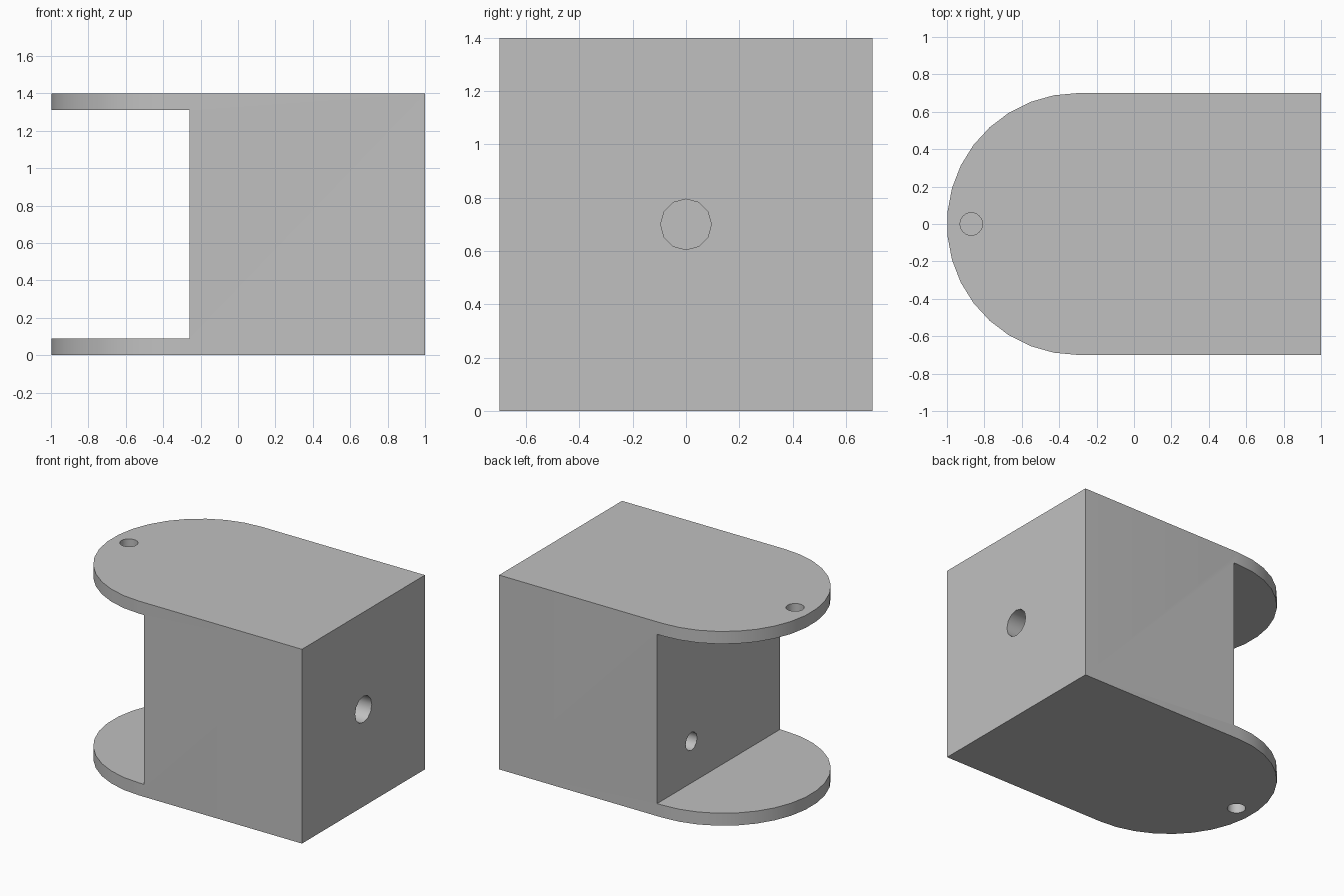
import bpy, bmesh, math
from mathutils import Matrix, Vector

old = bpy.data.objects.get("Cube")
if old:
    bpy.data.objects.remove(old, do_unlink=True)

HALF, HEIGHT = 0.7, 1.4
PLATE = 0.09
RECESS_X = -0.26
ARC_X, ARC_STEPS = -0.3, 17

grey = bpy.data.materials.new("plain grey")
grey.use_nodes = True
colour = (0.53, 0.53, 0.53, 1)
grey.diffuse_color = colour
grey.node_tree.nodes["Principled BSDF"].inputs["Base Color"].default_value = colour


def to_object(name, bm):
    bmesh.ops.recalc_face_normals(bm, faces=bm.faces)
    mesh = bpy.data.meshes.new(name)
    bm.to_mesh(mesh)
    bm.free()
    mesh.materials.append(grey)
    obj = bpy.data.objects.new(name, mesh)
    bpy.context.collection.objects.link(obj)
    return obj


def cut(target, cutter):
    """Subtract the cutter, then remove it."""
    bpy.context.view_layer.objects.active = target
    mod = target.modifiers.new("cut", "BOOLEAN")
    mod.operation = "DIFFERENCE"
    mod.solver = "EXACT"
    mod.object = cutter
    bpy.ops.object.modifier_apply(modifier=mod.name)
    bpy.data.objects.remove(cutter, do_unlink=True)


def drill(target, mouth, normal, radius, depth, sides):
    """Blind round hole, entering the surface at mouth against its normal."""
    bm = bmesh.new()
    turn = Vector(normal).to_track_quat("Z", "Y").to_matrix().to_4x4()
    bmesh.ops.create_cone(bm, cap_ends=True, segments=sides, radius1=radius,
                          radius2=radius, depth=2 * depth,
                          matrix=Matrix.Translation(mouth) @ turn)
    cut(target, to_object("hole_cutter", bm))


# Body: rounded-end outline raised to full height
bm = bmesh.new()
outline = [(1, -HALF), (1, HALF)]
for i in range(ARC_STEPS + 1):
    a = math.pi / 2 + math.pi * i / ARC_STEPS
    outline.append((ARC_X + HALF * math.cos(a), HALF * math.sin(a)))
base = bm.faces.new([bm.verts.new((x, y, 0)) for x, y in outline])
top = bmesh.ops.extrude_face_region(bm, geom=[base])["geom"]
bmesh.ops.translate(bm, vec=(0, 0, HEIGHT),
                    verts=[g for g in top if isinstance(g, bmesh.types.BMVert)])
body = to_object("bracket_body", bm)

# Recess between the two end plates
bm = bmesh.new()
bmesh.ops.create_cube(bm, size=1)
bmesh.ops.scale(bm, vec=(1, 2, HEIGHT - 2 * PLATE), verts=bm.verts)
bmesh.ops.translate(bm, vec=(RECESS_X - 0.5, 0, HEIGHT / 2), verts=bm.verts)
cut(body, to_object("recess_cutter", bm))

# Pivot sockets on the outside of both plates
for z, up in ((0, -1), (HEIGHT, 1)):
    drill(body, (-0.87, 0, z), (0, 0, up), 0.06, 0.07, 24)

# Large hole in the end face and small hole in the recess wall
drill(body, (1, 0, HEIGHT / 2), (1, 0, 0), 0.095, 0.5, 12)
drill(body, (RECESS_X, 0.31, 0.39), (-1, 0, 0), 0.065, 0.1, 12)

bpy.ops.object.select_all(action="DESELECT")
body.select_set(True)
bpy.context.view_layer.objects.active = body
bpy.ops.object.shade_smooth_by_angle(angle=math.radians(35))
